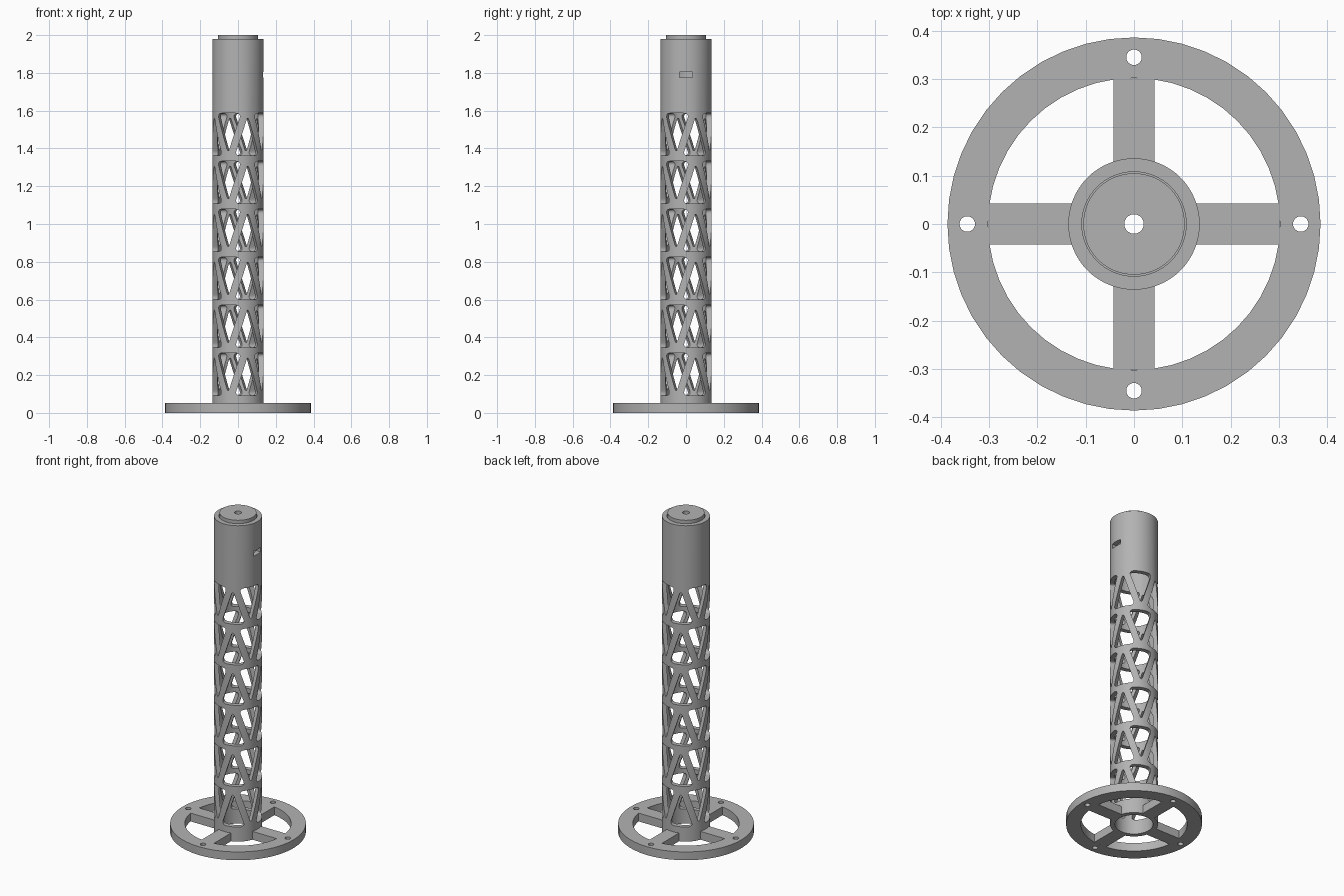
import bpy, bmesh, math
from mathutils import Matrix, Vector

if "Cube" in bpy.data.objects:
    bpy.data.objects.remove(bpy.data.objects["Cube"], do_unlink=True)

grey = bpy.data.materials.new("plain grey")
grey.use_nodes = True
grey.diffuse_color = (0.45, 0.45, 0.45, 1)
grey.node_tree.nodes["Principled BSDF"].inputs["Base Color"].default_value = (0.45, 0.45, 0.45, 1)

TUBE_R, BORE_R, TUBE_TOP = 0.136, 0.108, 1.98
RING_R, RING_IN, BASE_H = 0.386, 0.302, 0.052
TIERS, TIER_STEP, TIER_MID = 6, 0.254, 0.204


def make_object(name, bm):
    bmesh.ops.recalc_face_normals(bm, faces=bm.faces)
    mesh = bpy.data.meshes.new(name)
    bm.to_mesh(mesh)
    bm.free()
    mesh.materials.append(grey)
    obj = bpy.data.objects.new(name, mesh)
    bpy.context.collection.objects.link(obj)
    return obj


def select_only(obj):
    bpy.ops.object.select_all(action="DESELECT")
    obj.select_set(True)
    bpy.context.view_layer.objects.active = obj


def ring(name, inner, outer, z0, z1, sides):
    """Hollow cylinder from a spun rectangular profile."""
    bm = bmesh.new()
    loops = []
    for r, z in ((outer, z0), (outer, z1), (inner, z1), (inner, z0)):
        loops.append([bm.verts.new((r * math.cos(2 * math.pi * i / sides),
                                    r * math.sin(2 * math.pi * i / sides), z))
                      for i in range(sides)])
    for k in range(4):
        a, b = loops[k], loops[(k + 1) % 4]
        for i in range(sides):
            j = (i + 1) % sides
            bm.faces.new((a[i], a[j], b[j], b[i]))
    return make_object(name, bm)


def add_box(bm, center, size, turn=0.0):
    mat = (Matrix.Rotation(turn, 4, "Z") @ Matrix.Translation(center)
           @ Matrix.Diagonal((*size, 1)))
    bmesh.ops.create_cube(bm, size=1, matrix=mat)


def rounded(corners, cut, steps=6):
    """Outline with every corner replaced by a short curve."""
    points = []
    for i, c in enumerate(corners):
        a = c + (corners[i - 1] - c).normalized() * cut
        b = c + (corners[(i + 1) % len(corners)] - c).normalized() * cut
        for s in range(steps + 1):
            t = s / steps
            points.append(a * (1 - t) ** 2 + c * 2 * t * (1 - t) + b * t * t)
    return points


def add_prism(bm, outline, angle, z):
    """Prism that points outward through one wall of the tube."""
    mat = Matrix.Translation((0, 0, z)) @ Matrix.Rotation(angle, 4, "Z")
    near, far = [[bm.verts.new(mat @ Vector((r, p.x, p.y))) for p in outline]
                 for r in (0.05, 0.2)]
    bm.faces.new(near)
    bm.faces.new(far)
    for i in range(len(outline)):
        j = (i + 1) % len(outline)
        bm.faces.new((near[i], near[j], far[j], far[i]))


def cut(obj, bm):
    cutter = make_object("cutter", bm)
    cutter.hide_render = True
    mod = obj.modifiers.new("cut", "BOOLEAN")
    mod.operation, mod.solver, mod.object = "DIFFERENCE", "EXACT", cutter
    select_only(obj)
    bpy.ops.object.modifier_apply(modifier=mod.name)
    bpy.data.objects.remove(cutter, do_unlink=True)


# Lattice tube: alternating rounded triangles in six tiers, plus a slot
tube = ring("lattice_tube", BORE_R, TUBE_R, 0, TUBE_TOP, 64)
down = rounded([Vector((0, -0.10)), Vector((0.068, 0.1125)), Vector((-0.068, 0.1125))], 0.03)
up = [Vector((-p.x, -p.y)) for p in down]
bm = bmesh.new()
for tier in range(TIERS):
    for k in range(8):
        add_prism(bm, up if k % 2 else down, math.radians(-22.5 + 45 * k),
                  TIER_MID + tier * TIER_STEP)
add_box(bm, (0.13, 0, 1.79), (0.1, 0.07, 0.03))
cut(tube, bm)

# Base ring with four screw holes
base = ring("base_ring", RING_IN, RING_R, 0, BASE_H, 48)
bm = bmesh.new()
for k in range(4):
    mat = Matrix.Rotation(k * math.pi / 2, 4, "Z") @ Matrix.Translation((0.345, 0, BASE_H / 2))
    bmesh.ops.create_cone(bm, cap_ends=True, segments=24, radius1=0.016,
                          radius2=0.016, depth=0.2, matrix=mat)
cut(base, bm)

# Four spokes between tube and ring
bm = bmesh.new()
for k in range(4):
    add_box(bm, (0.215, 0, BASE_H / 2), (0.173, 0.085, BASE_H), k * math.pi / 2)
spokes = make_object("base_spokes", bm)

# Cap disc with a centre hole, and its seat against the bore
cap = ring("top_cap", 0.02, 0.105, 1.94, 2.0, 64)
seat = ring("cap_seat", 0.1, 0.11, 1.94, 1.972, 64)

for obj in (tube, base, cap, seat):
    select_only(obj)
    bpy.ops.object.shade_smooth_by_angle(angle=math.radians(30))
